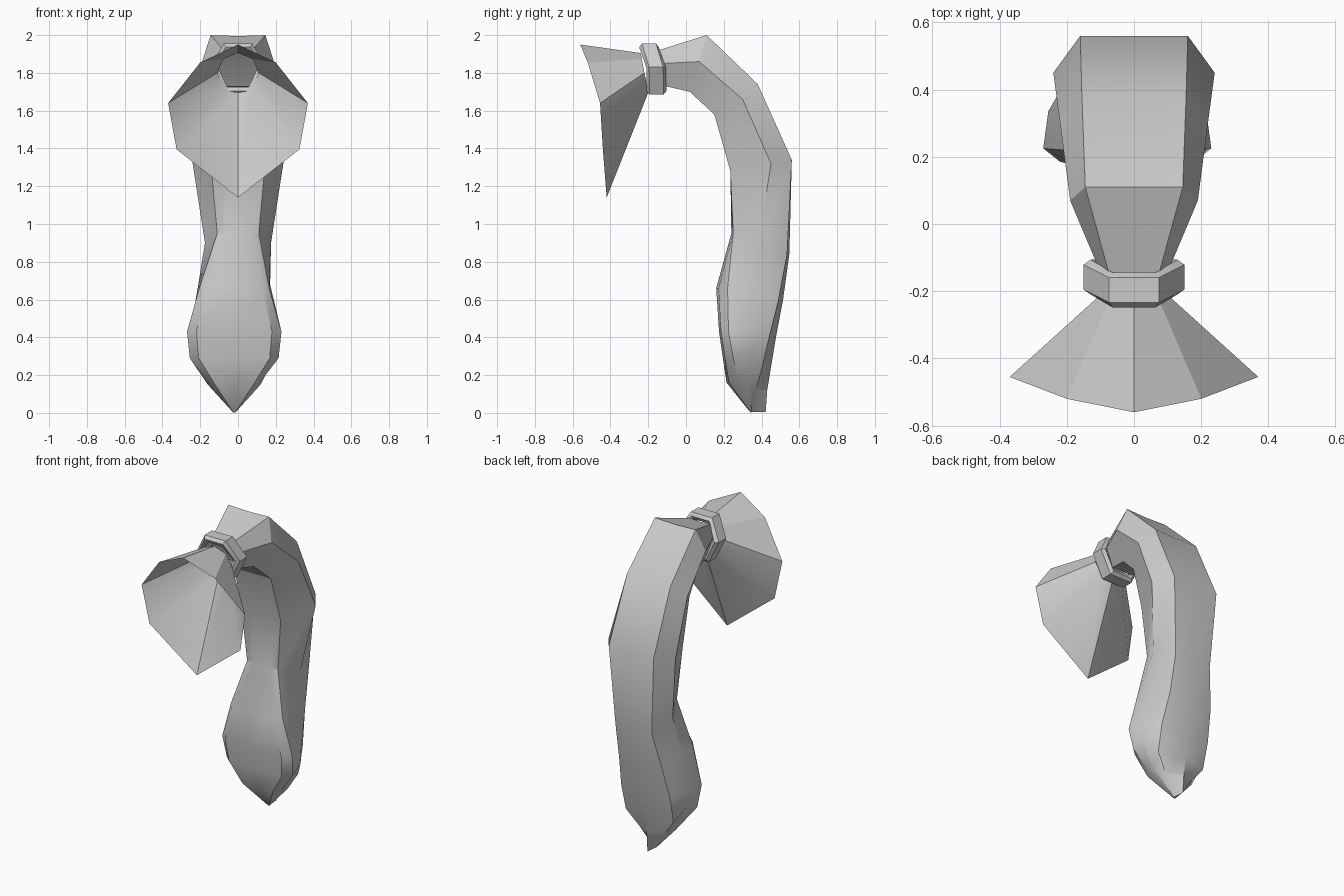
import bpy, bmesh, math

if "Cube" in bpy.data.objects:
    bpy.data.objects.remove(bpy.data.objects["Cube"])

grey = bpy.data.materials.new("plain grey")
grey.diffuse_color = (0.6, 0.6, 0.6, 1)
grey.use_nodes = True
grey.node_tree.nodes["Principled BSDF"].inputs["Base Color"].default_value = grey.diffuse_color


def loft(name, rings, closed_profile=False, cap_end=False, angle=30):
    """Skin a list of equal closed rings into one mesh."""
    bm = bmesh.new()
    rows = [[bm.verts.new(p) for p in r] for r in rings]
    n = len(rows[0])
    pairs = list(zip(rows, rows[1:]))
    if closed_profile:
        pairs.append((rows[-1], rows[0]))
    for a, b in pairs:
        for i in range(n):
            j = (i + 1) % n
            bm.faces.new((a[i], a[j], b[j], b[i]))
    if cap_end:
        bm.faces.new(rows[-1])
    bmesh.ops.remove_doubles(bm, verts=bm.verts, dist=0.0005)
    bmesh.ops.recalc_face_normals(bm, faces=bm.faces)
    me = bpy.data.meshes.new(name)
    bm.to_mesh(me)
    bm.free()
    me.materials.append(grey)
    ob = bpy.data.objects.new(name, me)
    bpy.context.collection.objects.link(ob)
    bpy.ops.object.select_all(action='DESELECT')
    ob.select_set(True)
    bpy.context.view_layer.objects.active = ob
    bpy.ops.object.shade_smooth_by_angle(angle=math.radians(angle))
    return ob


def mirrored(first, half, last, shift=0):
    """Closed ring from a middle point, one half, and the opposite middle point."""
    right = [(shift + x, y, z) for x, y, z in half]
    left = [(shift - x, y, z) for x, y, z in reversed(half)]
    return [(shift, *first)] + right + [(shift, *last)] + left


def tail_section(i, outer, wide, inner, mid_y):
    """Ten-sided section; the back ridge and front swelling grow down the tail."""
    lower = i >= 5
    ridge = (outer[1] + 0.012 * max(0, i - 3), outer[2] - (0 if i > 3 else 0.005))
    t = 0.8 if lower else 0.5
    front = (inner[0] * t, mid_y + (inner[1] - mid_y) * (1 - t), inner[2])
    shift = -0.02 if lower else 0
    return mirrored(ridge, [outer, wide, inner, front], (mid_y, inner[2]), shift)


# Hanging tail: outer, widest and inner corners from the band down to the tip
corners = [
    ((.075, -.145, 1.92), (.11, -.12, 1.85), (.07, -.11, 1.73), -.11),
    ((.145, .11, 2.0), (.19, .07, 1.86), (.10, .02, 1.70), .02),
    ((.155, .38, 1.74), (.22, .30, 1.66), (.13, .15, 1.58), .15),
    ((.16, .56, 1.34), (.24, .45, 1.32), (.14, .235, 1.28), .235),
    ((.13, .535, .84), (.175, .385, .90), (.11, .25, .95), .24),
    ((.155, .49, .60), (.19, .345, .68), (.185, .22, .66), .16),
    ((.175, .44, .40), (.235, .335, .42), (.25, .225, .43), .175),
    ((.17, .40, .23), (.235, .33, .34), (.235, .25, .29), .195),
    ((.085, .37, .12), (.14, .335, .15), (.135, .28, .16), .215),
    ((.006, .35, .006), (.008, .348, .005), (.007, .344, .003), .34),
]
loft("tail", [tail_section(i, *c) for i, c in enumerate(corners)], cap_end=True)

# Flared tuft: open eight-sided cone
neck = [(.11 * math.sin(a), -.24 + .02 * (1 - math.cos(a)), 1.80 + .105 * math.cos(a))
        for a in (math.pi * k / 4 for k in range(8))]
rim = mirrored((-.56, 1.95), [(.20, -.52, 1.855), (.37, -.455, 1.64), (.325, -.44, 1.395)],
               (-.42, 1.14))
loft("tuft", [neck, rim], angle=28)

# Tie band: hexagonal ring with chamfered profile, leaning forward at the top
half = [(.075, -.196, 1.955), (.15, -.158, 1.83), (.08, -.156, 1.685)]
hexagon = half + [(-x, y, z) for x, y, z in reversed(half)]
profile = [(1.0, -.037), (1.0, .037), (.86, .052), (.7, .04), (.7, -.04), (.86, -.052)]
band = [[(x * s, y + d, 1.82 + (z - 1.82) * s) for x, y, z in hexagon] for s, d in profile]
loft("tie_band", band, closed_profile=True)
